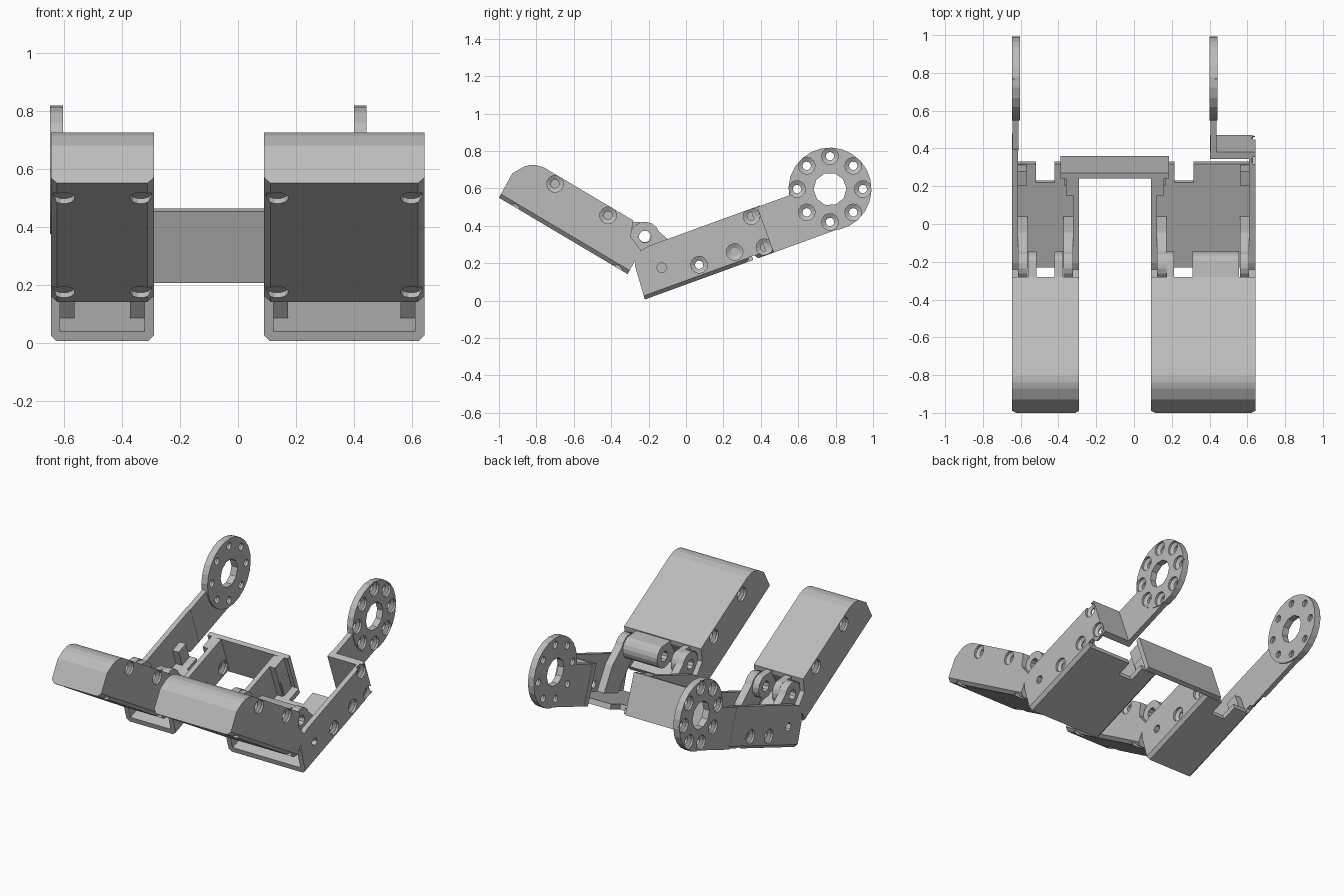
import bpy, bmesh
from math import cos, sin, pi, radians
from mathutils import Matrix

if "Cube" in bpy.data.objects:
    bpy.data.objects.remove(bpy.data.objects["Cube"])

GREY = (0.5, 0.5, 0.5, 1)
mat = bpy.data.materials.new("grey plastic")
mat.use_nodes = True
mat.diffuse_color = GREY
mat.node_tree.nodes["Principled BSDF"].inputs["Base Color"].default_value = GREY

# Each segment is modelled flat in its own x, length, height frame, then tilted
LOWER = Matrix.Translation((0, -0.22, 0.006)) @ Matrix.Rotation(radians(20), 4, 'X')
UPPER = Matrix.Translation((0, -1, 0.55)) @ Matrix.Rotation(radians(-30.7), 4, 'X')


def prism(bm, pts, x0, x1, chamfer=0):
    """Extrude a side profile across x, optionally chamfering its long bottom edges."""
    verts = [bm.verts.new((x0, u, v)) for u, v in pts]
    face = bm.faces.new(verts)
    ext = bmesh.ops.extrude_face_region(bm, geom=[face])["geom"]
    new = [g for g in ext if isinstance(g, bmesh.types.BMVert)]
    bmesh.ops.translate(bm, verts=new, vec=(x1 - x0, 0, 0))
    if chamfer:
        edges = [e for e in bm.edges if all(abs(w.co.z) < 1e-5 for w in e.verts)
                 and abs(e.verts[0].co.x - e.verts[1].co.x) < 1e-5]
        bmesh.ops.bevel(bm, geom=edges, offset=chamfer, segments=1, affect='EDGES')


def block(bm, x0, x1, u0, u1, v0, v1):
    prism(bm, [(u0, v0), (u1, v0), (u1, v1), (u0, v1)], x0, x1)


def lathe(bm, steps, a, b, n=16, axis='X'):
    """Stack of rings (position, radius); centred on a, b across the axis."""
    rings = []
    for p, r in steps:
        ring = []
        for i in range(n):
            t = 2 * pi * (i + 0.5) / n
            c, d = a + r * cos(t), b + r * sin(t)
            ring.append(bm.verts.new((p, c, d) if axis == 'X' else (c, d, p)))
        rings.append(ring)
    for r0, r1 in zip(rings, rings[1:]):
        for i in range(n):
            j = (i + 1) % n
            bm.faces.new((r0[i], r0[j], r1[j], r1[i]))
    bm.faces.new(rings[0])
    bm.faces.new(rings[-1])


def screw_hole(bm, face, outward, u, v, r=0.045, deep=0.07):
    """Stepped screw hole sunk into a side face."""
    steps = [(-0.02, r), (0.014, r), (0.026, r * 0.5), (deep, r * 0.5)]
    lathe(bm, [(face - outward * d, q) for d, q in steps], u, v, 12)


def arc(u, v, r, a0, a1, n=10):
    return [(u + r * cos(radians(a0 + (a1 - a0) * i / n)),
             v + r * sin(radians(a0 + (a1 - a0) * i / n))) for i in range(n + 1)]


def to_object(name, bm, frame):
    bmesh.ops.recalc_face_normals(bm, faces=bm.faces)
    me = bpy.data.meshes.new(name)
    bm.to_mesh(me)
    bm.free()
    ob = bpy.data.objects.new(name, me)
    bpy.context.collection.objects.link(ob)
    ob.matrix_world = frame
    me.materials.append(mat)
    return ob


def make(name, bm, frame, cut=None):
    """Create the part and carve the cutters out of it."""
    ob = to_object(name, bm, frame)
    if cut:
        tool = to_object(name + "_cutter", cut, frame)
        tool.hide_render = True
        mod = ob.modifiers.new("carve", 'BOOLEAN')
        mod.operation, mod.solver, mod.object = 'DIFFERENCE', 'EXACT', tool
        mod.use_self = True
        bpy.context.view_layer.update()
        deps = bpy.context.evaluated_depsgraph_get()
        carved = bpy.data.meshes.new_from_object(ob.evaluated_get(deps))
        ob.modifiers.clear()
        ob.data = carved
        bpy.data.objects.remove(tool)
    return ob


WALL, H = 0.032, 0.262
LOWER_PIN, UPPER_PIN = (0.115, 0.315), (0.775, 0.221)


def finger(name, x0, x1, out, wall_end, pivots):
    inner, outer = (x0, x1) if out > 0 else (x1, x0)
    # Upper segment: rounded tip, open hinge end
    bm, cut = bmesh.new(), bmesh.new()
    prism(bm, [(0, 0), (-0.005, 0.148), (0.028, 0.208), (0.05, 0.232), (0.08, 0.25),
               (0.125, H), (0.68, H), (0.712, 0.18), (0.796, 0.147), (0.8, 0)],
          x0, x1, 0.022)
    block(cut, x0 + WALL, x1 - WALL, 0.69, 0.9, 0.03, 0.4)
    for u in (0.22, 0.55):
        screw_hole(cut, x0, -1, u, 0.217)
        screw_hole(cut, x1, 1, u, 0.217)
    for u in (0.1, 0.735):
        for x in (x0 + 0.045, x1 - 0.045):
            lathe(cut, [(-0.02, 0.038), (0.02, 0.038)], x, u, 12, 'Z')
    make(name + "_upper_segment", bm, UPPER, cut)

    # Hinge lugs of the upper segment
    for i, (a, b) in enumerate(pivots):
        bm, cut = bmesh.new(), bmesh.new()
        prism(bm, [(0.67, 0.25), (0.67, 0.1)] + arc(*UPPER_PIN, 0.075, -100, 100), a, b)
        lathe(cut, [(a - 0.05, 0.033), (b + 0.05, 0.033)], *UPPER_PIN, 10)
        make(f"{name}_upper_hinge_{i + 1}", bm, UPPER, cut)

    # Lower segment: open tray with one long outer wall
    bm, cut = bmesh.new(), bmesh.new()
    prism(bm, [(0, 0), (0.012, 0.186), (0.03, 0.225), (0.06, 0.25), (0.11, H),
               (wall_end, H), (wall_end, 0), (0.645, 0), (0.63, 0.022),
               (0.6, 0.022), (0.585, 0)], x0, x1, 0.02)
    block(cut, x0 + WALL, x1 - WALL, -0.1, 0.62, 0.034, 0.4)
    lo, hi = sorted((inner - out * 0.1, outer - out * WALL))
    block(cut, lo, hi, 0.585, 1, -0.1, 0.4)
    slot = -0.47 if out < 0 else 0.265
    block(cut, slot - 0.05, slot + 0.05, 0.48, 0.65, -0.1, 0.1)
    for u in (0.336, 0.538):
        screw_hole(cut, x0, -1, u, 0.075, deep=0.05)
        screw_hole(cut, x1, 1, u, 0.075, deep=0.05)
    if out > 0:
        screw_hole(cut, x1, 1, 0.688, 0.223, deep=0.05)
        screw_hole(cut, x1, 1, 0.697, 0.044, deep=0.05)
    lathe(cut, [(x0 - 0.05, 0.028), (x0 + 0.05, 0.028)], 0.143, 0.129, 6)
    lathe(cut, [(x1 - 0.05, 0.028), (x1 + 0.05, 0.028)], 0.143, 0.129, 6)
    make(name + "_lower_segment", bm, LOWER, cut)

    # Hinge lugs of the lower segment, just inside the walls
    for side, a in (("right", x0 + WALL), ("left", x1 - WALL - 0.05)):
        bm, cut = bmesh.new(), bmesh.new()
        prism(bm, [(0.14, 0.03), (0.29, 0.03), (0.26, 0.2)]
              + arc(*LOWER_PIN, 0.08, 0, 205), a, a + 0.05)
        lathe(cut, [(a - 0.05, 0.033), (a + 0.1, 0.033)], *LOWER_PIN, 10)
        make(f"{name}_lower_hinge_{side}", bm, LOWER, cut)

    # Small nut blocks in the rear corners
    for side, a in (("right", x0 + WALL), ("left", x1 - WALL - 0.045)):
        bm = bmesh.new()
        block(bm, a, a + 0.045, 0.5, 0.58, 0.03, 0.14)
        make(f"{name}_nut_block_{side}", bm, LOWER)


def drive_arm(name, d0, d1, a0, a1, start, out):
    """Flat arm ending in a drilled mounting disc."""
    u, v = 1.132, 0.216
    bm, cut = bmesh.new(), bmesh.new()
    block(bm, a0, a1, start, u, 0, H - 0.003)
    lathe(bm, [(d0, 0.222), (d1, 0.222)], u, v, 24)
    lathe(cut, [(d0 - 0.1, 0.088), (d1 + 0.1, 0.088)], u, v, 10)
    for i in range(8):
        t = pi * i / 4 - radians(20)
        screw_hole(cut, d1 if out > 0 else d0, out, u + 0.176 * cos(t), v + 0.176 * sin(t))
    make(name, bm, LOWER, cut)


finger("narrow_finger", -0.645, -0.29, -1, 0.75, [(-0.56, -0.515), (-0.42, -0.375)])
finger("wide_finger", 0.09, 0.642, 1, 0.735, [(0.172, 0.212), (0.31, 0.556)])
drive_arm("narrow_drive_arm", -0.647, -0.603, -0.644, -0.612, 0.74, -1)
drive_arm("wide_drive_arm", 0.4, 0.442, 0.404, 0.438, 0.7, 1)

# Step plate that carries the wide finger's arm inward
bm = bmesh.new()
block(bm, 0.402, 0.612, 0.695, 0.735, 0, H)
make("wide_step_plate", bm, LOWER)

# Bridge joining the two fingers, with short returns along the inner walls
bm = bmesh.new()
block(bm, -0.39, 0.185, 0.587, 0.617, 0, H)
make("bridge", bm, LOWER)
for side, a in (("right", -0.36), ("left", 0.12)):
    bm = bmesh.new()
    block(bm, a, a + 0.04, 0.49, 0.59, 0.03, H)
    make("bridge_return_" + side, bm, LOWER)
